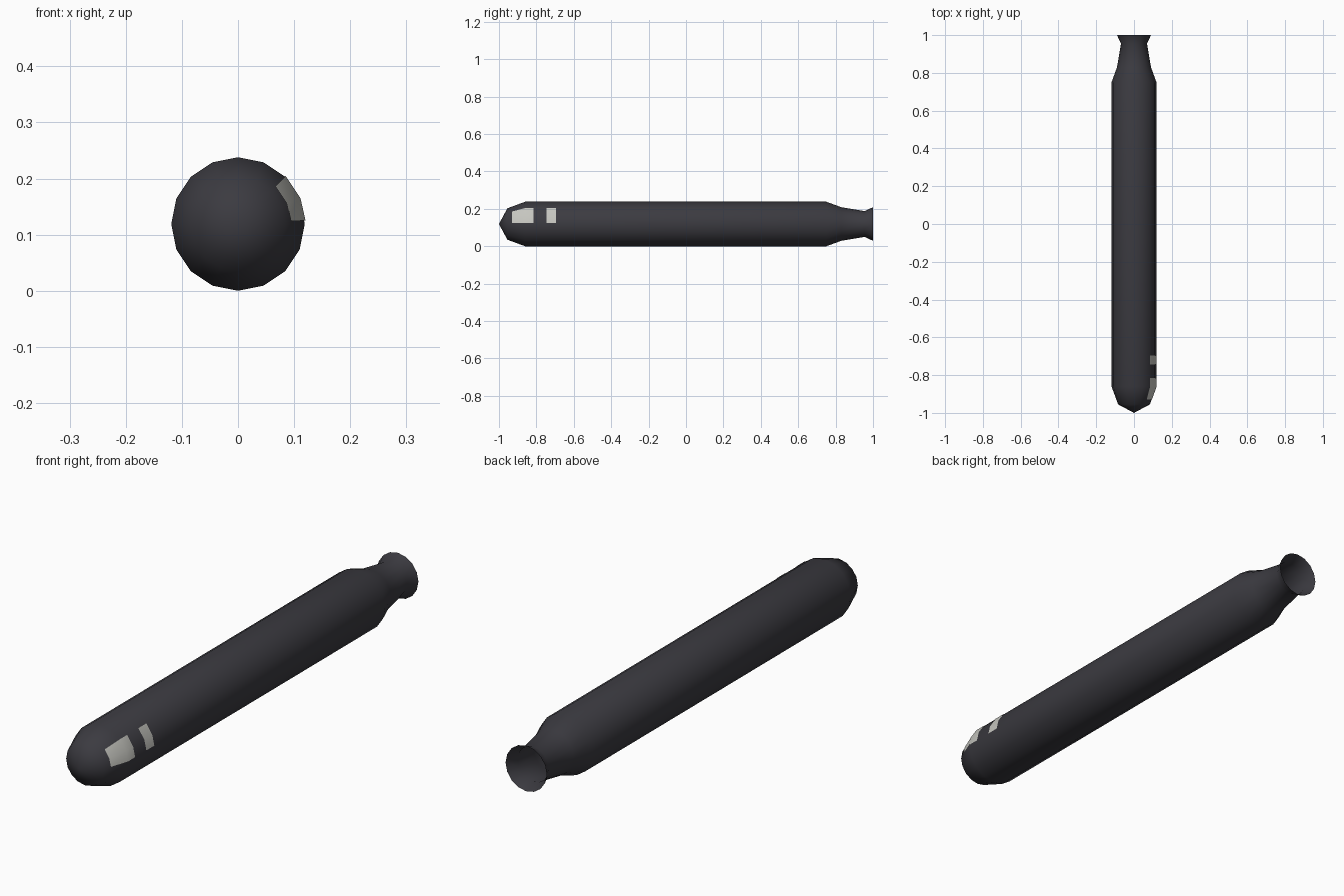
import bpy, bmesh, math

if "Cube" in bpy.data.objects:
    bpy.data.objects.remove(bpy.data.objects["Cube"])

SIDES, CZ = 16, 0.119
# (y, radius) from nose to flared tail
PROFILE = [(-1.0, 0.0), (-0.955, 0.084), (-0.86, 0.119), (0.75, 0.119),
           (0.83, 0.09), (0.955, 0.069), (1.0, 0.09)]


def material(name, rgb):
    m = bpy.data.materials.new(name)
    m.diffuse_color = (*rgb, 1)
    m.use_nodes = True
    m.node_tree.nodes["Principled BSDF"].inputs["Base Color"].default_value = m.diffuse_color
    return m


def radius(y):
    for (y0, r0), (y1, r1) in zip(PROFILE, PROFILE[1:]):
        if y0 <= y <= y1:
            return r0 + (r1 - r0) * (y - y0) / (y1 - y0)


def point(y, r, deg):
    a = math.radians(deg)
    return (r * math.cos(a), y, CZ + r * math.sin(a))


def finish(bm, name, mat):
    bmesh.ops.recalc_face_normals(bm, faces=bm.faces)
    for f in bm.faces:
        f.smooth = True
    me = bpy.data.meshes.new(name)
    bm.to_mesh(me)
    bm.free()
    me.materials.append(mat)
    ob = bpy.data.objects.new(name, me)
    bpy.context.collection.objects.link(ob)
    return ob


dark = material("charcoal", (0.044, 0.043, 0.052))
pale = material("pale grey", (0.56, 0.56, 0.52))

# Body: one lathed shell, open at the tail
bm = bmesh.new()
nose = bm.verts.new((0, PROFILE[0][0], CZ))
rings = [[bm.verts.new(point(y, r, i * 360 / SIDES)) for i in range(SIDES)]
         for y, r in PROFILE[1:]]
for i in range(SIDES):
    j = (i + 1) % SIDES
    bm.faces.new((nose, rings[0][j], rings[0][i]))
    for a, b in zip(rings, rings[1:]):
        bm.faces.new((a[i], a[j], b[j], b[i]))
finish(bm, "torpedo_body", dark)


# Plain painted patches on the right side, following the hull facets
def patch(name, ys, angles):
    bm = bmesh.new()
    grid = [[bm.verts.new(point(y, radius(y) + 0.0015, a)) for a in angles] for y in ys]
    for g, h in zip(grid, grid[1:]):
        for k in range(len(angles) - 1):
            bm.faces.new((g[k], g[k + 1], h[k + 1], h[k]))
    ob = finish(bm, name, pale)
    # open sheets: make sure the faces point outwards (+x)
    if ob.data.polygons[0].normal.x < 0:
        ob.data.flip_normals()


patch("front_paint_patch", (-0.93, -0.86, -0.815), (3, 22.5, 45))
patch("rear_paint_patch", (-0.745, -0.695), (3, 22.5, 45))
